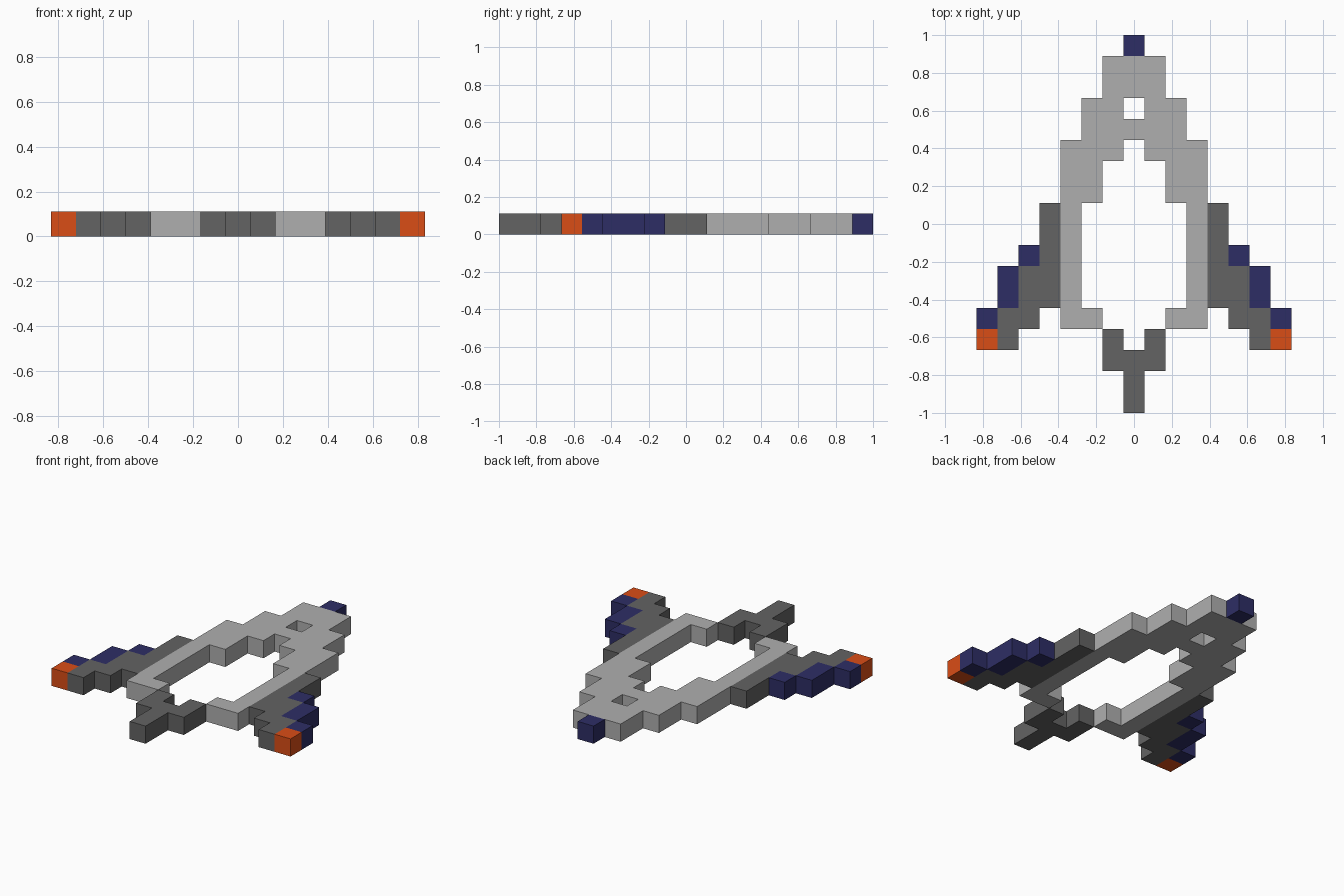
import bpy, bmesh

if "Cube" in bpy.data.objects:
    bpy.data.objects.remove(bpy.data.objects["Cube"])

U = 1 / 9  # one block; the ship is 18 blocks long and one block thick


def material(name, rgb):
    m = bpy.data.materials.new(name)
    m.diffuse_color = (*rgb, 1)
    m.use_nodes = True
    m.node_tree.nodes["Principled BSDF"].inputs["Base Color"].default_value = m.diffuse_color
    return m


LIGHT = material("light_grey", (0.43, 0.43, 0.43))
DARK = material("dark_grey", (0.125, 0.125, 0.125))
NAVY = material("navy", (0.027, 0.027, 0.13))
ORANGE = material("orange", (0.70, 0.075, 0.008))


def plate(name, mat, spans):
    """Solid plate from block spans (col0, col1, row0, row1), inclusive,
    mirrored across x = 0. Column 0 is the centre, row 0 the tail."""
    cells = {(s * i, j) for a, b, c, d in spans for i in range(a, b + 1)
             for j in range(c, d + 1) for s in (1, -1)}
    bm = bmesh.new()
    for i, j in sorted(cells):
        x, y = (i - 0.5) * U, j * U - 1
        bm.faces.new([bm.verts.new(p) for p in
                      ((x, y, 0), (x + U, y, 0), (x + U, y + U, 0), (x, y + U, 0))])
    bmesh.ops.remove_doubles(bm, verts=bm.verts[:], dist=1e-4)
    top = bmesh.ops.extrude_face_region(bm, geom=bm.faces[:], use_keep_orig=True)
    bmesh.ops.translate(bm, vec=(0, 0, U),
                        verts=[v for v in top["geom"] if isinstance(v, bmesh.types.BMVert)])
    bmesh.ops.recalc_face_normals(bm, faces=bm.faces[:])
    me = bpy.data.meshes.new(name)
    bm.to_mesh(me)
    bm.free()
    me.materials.append(mat)
    ob = bpy.data.objects.new(name, me)
    bpy.context.collection.objects.link(ob)
    return ob


# Fuselage ring with the small window behind the nose
plate("hull", LIGHT, [(0, 1, 15, 16), (0, 2, 13, 13), (1, 2, 14, 14),
                      (1, 3, 12, 12), (2, 3, 10, 11), (3, 3, 5, 9), (2, 3, 4, 4)])
plate("nose_tip", NAVY, [(0, 0, 17, 17)])

# Forked tail
plate("tail", DARK, [(0, 0, 0, 2), (1, 1, 2, 3)])

# Stepped wings with coloured leading edges and thrusters
plate("wings", DARK, [(4, 4, 5, 9), (5, 5, 4, 6), (6, 6, 3, 4)])
plate("inner_leading_edges", NAVY, [(5, 5, 7, 7)])
plate("middle_leading_edges", NAVY, [(6, 6, 5, 6)])
plate("outer_leading_edges", NAVY, [(7, 7, 4, 4)])
plate("wingtip_thrusters", ORANGE, [(7, 7, 3, 3)])
